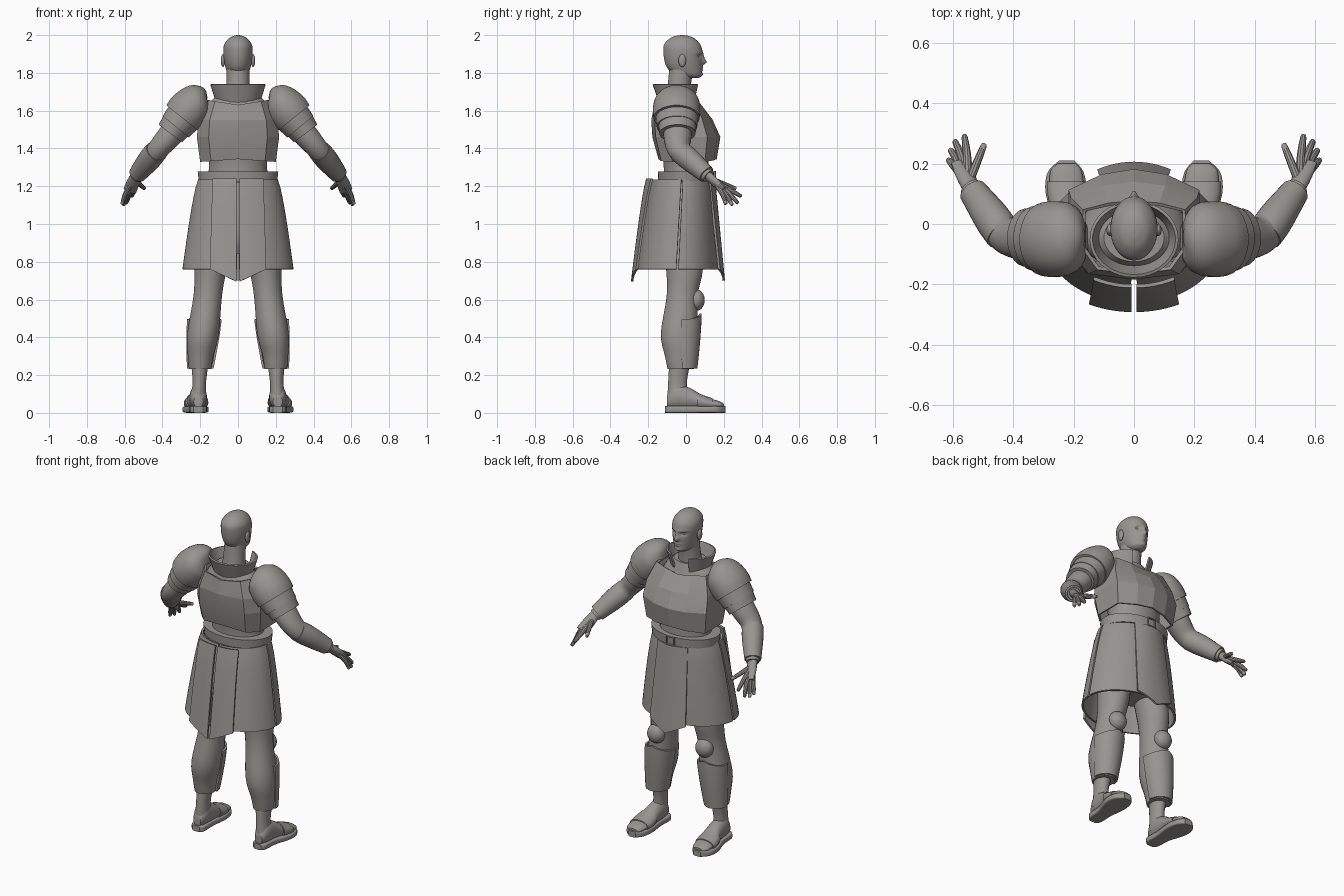
import bpy, bmesh, math
from mathutils import Vector

cube = bpy.data.objects.get("Cube")
if cube:
    bpy.data.objects.remove(cube, do_unlink=True)

grey = bpy.data.materials.new("warm grey")
grey.use_nodes = True
COLOUR = (0.31, 0.30, 0.28, 1)
grey.diffuse_color = COLOUR
for node in grey.node_tree.nodes:
    if node.type == 'BSDF_PRINCIPLED':
        node.inputs["Base Color"].default_value = COLOUR


def finish(name, verts, faces, mirror=False, thick=0, angle=35):
    """Make the object, mirror or thicken it, then shade it."""
    mesh = bpy.data.meshes.new(name)
    mesh.from_pydata([tuple(v) for v in verts], [], faces)
    bm = bmesh.new()
    bm.from_mesh(mesh)
    bmesh.ops.recalc_face_normals(bm, faces=bm.faces)
    bm.to_mesh(mesh)
    bm.free()
    mesh.materials.append(grey)
    obj = bpy.data.objects.new(name, mesh)
    bpy.context.collection.objects.link(obj)
    if thick:
        mod = obj.modifiers.new("thickness", 'SOLIDIFY')
        mod.thickness, mod.offset = thick, 0
    if mirror:
        mod = obj.modifiers.new("mirror", 'MIRROR')
        mod.use_mirror_merge = False
    bpy.ops.object.select_all(action='DESELECT')
    obj.select_set(True)
    bpy.context.view_layer.objects.active = obj
    bpy.ops.object.convert(target='MESH')
    bpy.ops.object.shade_smooth_by_angle(angle=math.radians(angle))
    return obj


def spline(rows, steps):
    """Smooth the rows with a Catmull-Rom curve."""
    out = []
    for i in range(len(rows) - 1):
        a, b = rows[max(i - 1, 0)], rows[i]
        c, d = rows[i + 1], rows[min(i + 2, len(rows) - 1)]
        for s in range(steps):
            t = s / steps
            out.append([q + 0.5 * t * (r - p + t * (2*p - 5*q + 4*r - w + t * (3*(q - r) + w - p)))
                        for p, q, r, w in zip(a, b, c, d)])
    return out + [list(rows[-1])]


def loft(name, rows, n=24, steps=4, axis=(0, 0, 1), ref=(0, 1, 0), power=1, shape=None, **kw):
    """Skin rings given as x, y, z, half width, half depth; axis None follows the path."""
    rows = spline(rows, steps)
    verts, faces = [], []
    for i, row in enumerate(rows):
        centre = Vector(row[:3])
        ahead, behind = rows[min(i + 1, len(rows) - 1)], rows[max(i - 1, 0)]
        t = Vector(axis) if axis else (Vector(ahead[:3]) - Vector(behind[:3])).normalized()
        u = Vector(ref).cross(t).normalized()
        w = t.cross(u)
        for k in range(n):
            a = math.tau * (k + 0.5) / n
            c, s = math.cos(a), math.sin(a)
            verts.append(centre + u * row[3] * math.copysign(abs(c) ** power, c)
                         + w * row[4] * math.copysign(abs(s) ** power, s))
    for i in range(len(rows) - 1):
        for k in range(n):
            j = (k + 1) % n
            faces.append((i*n + k, i*n + j, i*n + n + j, i*n + n + k))
    faces += [tuple(range(n)), tuple(range(len(verts) - n, len(verts)))]
    if shape:
        verts = [shape(v) for v in verts]
    return finish(name, verts, faces, **kw)


def sheet(name, f, u0, u1, nu=12, nv=10, thick=0.012, **kw):
    """Thin plate from a surface function of u and v."""
    verts = [f(u0 + (u1 - u0) * i / nu, j / nv) for j in range(nv + 1) for i in range(nu + 1)]
    m = nu + 1
    faces = [(j*m + i, j*m + i + 1, j*m + m + i + 1, j*m + m + i) for j in range(nv) for i in range(nu)]
    return finish(name, verts, faces, thick=thick, **kw)


def ball(name, centre, rx, ry, rz, mirror=True):
    x, y, z = centre
    rows = [(x, y, z - rz * math.cos(math.pi * i / 10), rx * math.sin(math.pi * i / 10) + 1e-4,
             ry * math.sin(math.pi * i / 10) + 1e-4) for i in range(11)]
    return loft(name, rows, n=16, steps=1, mirror=mirror, angle=60)


# Head: face relief as soft bumps (x, z, width, height, depth)
BUMPS = [(.032, 1.89, .017, .012, -.014), (0, 1.857, .013, .013, .022), (0, 1.88, .009, .02, .011),
         (0, 1.828, .024, .005, .007), (0, 1.815, .02, .005, .006), (0, 1.79, .02, .01, .006),
         (.03, 1.907, .025, .007, .005)]


def face_relief(v):
    if v.y > 0:
        for x, z, w, h, d in BUMPS:
            v.y += d * math.exp(-((abs(v.x) - x) / w) ** 2 - ((v.z - z) / h) ** 2)
    return v


loft("head", [(0, .03, 1.772, .028, .036), (0, .013, 1.788, .05, .07), (0, -.005, 1.82, .064, .09),
              (0, -.013, 1.86, .073, .1), (0, -.016, 1.91, .078, .104), (0, -.02, 1.95, .073, .096),
              (0, -.02, 1.982, .05, .066), (0, -.02, 1.996, .024, .033), (0, -.02, 2, .004, .005)],
     n=64, steps=7, shape=face_relief, angle=60)
loft("neck", [(0, -.045, 1.62, .072, .07), (0, -.035, 1.74, .062, .062), (0, -.022, 1.83, .06, .066)])
ball("eyes", (.032, .055, 1.889), .014, .014, .011)
ball("ears", (.08, -.02, 1.865), .011, .02, .034)

# Torso under the armour
loft("trunk", [(0, 0, 1.2, .17, .12), (0, 0, 1.32, .155, .12), (0, -.02, 1.5, .18, .13),
               (0, -.045, 1.62, .165, .105), (0, -.045, 1.69, .1, .08)])
loft("hips", [(0, -.02, .84, .1, .09), (0, -.02, .95, .18, .13), (0, -.01, 1.22, .17, .13)])

# Faceted breast and back plate: one outline scaled to each height
OUTLINE = [(0, 1), (.5, .9), (1, .62), (1, -.5), (.72, -.9), (0, -1)]
OUTLINE += [(-x, y) for x, y in OUTLINE[4:0:-1]]
verts = []
for z, rx, front, back, dip in [(1.33, .195, .157, -.14, -.015), (1.46, .212, .176, -.172, 0),
                                (1.55, .204, .135, -.178, 0), (1.655, .165, .072, -.162, .025)]:
    for x, y in OUTLINE:
        verts.append((x * rx, y * (front if y > 0 else -back), z - dip * (1 - abs(x))))
m = len(OUTLINE)
finish("chest_armour", verts, [(r*m + k, r*m + (k + 1) % m, r*m + m + (k + 1) % m, r*m + m + k)
                               for r in range(3) for k in range(m)], thick=.012, angle=12)


# Standing collar, open at the throat
def collar(a, v):
    return ((.105 + .037 * v) * math.cos(a), -.045 - .005 * v + (.085 + .037 * v) * math.sin(a),
            1.62 + .12 * v)


sheet("collar", collar, math.radians(115), math.radians(425), nu=32, nv=4, thick=.01)

# Belt and buckle
loft("belt", [(0, 0, 1.225, .208, .147), (0, 0, 1.278, .214, .15)], n=40, steps=1)
bpy.ops.mesh.primitive_torus_add(major_segments=4, minor_segments=8, major_radius=.035, minor_radius=.006,
                                 location=(0, .153, 1.252), rotation=(math.pi / 2, math.pi / 4, 0))
bpy.context.object.name = "belt_buckle"
bpy.context.object.data.materials.append(grey)


# Skirt: four wrapped panels, a pointed front panel and a split back panel
def skirt(a, v):
    b = v ** .75
    return ((.205 + .083 * b) * math.cos(a), -.02 - .025 * v + (.15 + .062 * b) * math.sin(a),
            1.235 - .475 * v)


sheet("front_skirt_panels", skirt, .02, 1.55, nu=16, mirror=True)
sheet("back_skirt_panels", skirt, -1.53, -.03, nu=16, mirror=True)
sheet("front_pointed_panel", lambda u, v: (.1*u + .02*u*v, .15 + .05*v - .025*u*u,
                                           1.225 - v * (.465 + .06 * (1 - abs(u)))), -1, 1)
sheet("split_back_panel", lambda u, v: (.008 + u * (.125 + .015*v), -.205 - .08 * v**.8 + .025*u*u,
                                        1.24 - v * (.48 + .065 * (1 - u))), 0, 1, nu=6, mirror=True)

# Layered shoulder guards
arm = dict(axis=None, mirror=True)
loft("shoulder_domes", [(.165, -.045, 1.685, .015, .02), (.18, -.045, 1.68, .06, .075),
                        (.215, -.047, 1.655, .095, .115), (.26, -.05, 1.605, .112, .126),
                        (.295, -.05, 1.562, .108, .122)], **arm)
loft("shoulder_upper_bands", [(.28, -.048, 1.575, .1, .115), (.33, -.048, 1.515, .09, .107)], steps=1, **arm)
loft("shoulder_lower_bands", [(.32, -.046, 1.53, .088, .102), (.358, -.045, 1.48, .078, .096)], steps=1, **arm)

# Arms, bracers and hands
loft("sleeves", [(.25, -.045, 1.6, .07, .075), (.355, -.045, 1.475, .066, .075), (.415, -.04, 1.405, .058, .064),
                 (.455, 0, 1.355, .054, .057), (.54, .12, 1.252, .036, .036)], **arm)
loft("bracers", [(.432, -.035, 1.385, .06, .06), (.47, .02, 1.34, .061, .06),
                 (.533, .108, 1.262, .047, .047)], **arm)
loft("palms", [(.538, .115, 1.258, .028, .024), (.555, .155, 1.22, .034, .022),
               (.572, .2, 1.178, .036, .017)], n=16, **arm)
WRIST = (.547, .135, 1.238)
FINGERS = {"index": ((.551, .215, 1.19), (.56, .287, 1.15)), "middle": ((.568, .215, 1.175), (.59, .27, 1.115)),
           "ring": ((.582, .205, 1.165), (.605, .242, 1.105)), "little": ((.593, .19, 1.165), (.612, .21, 1.11)),
           "thumb": ((.525, .19, 1.215), (.497, .258, 1.19))}
for finger, (knuckle, tip) in FINGERS.items():
    end = [t + .08 * (t - k) for k, t in zip(knuckle, tip)]
    loft(finger + "_fingers", [(*WRIST, .014, .014), (*knuckle, .014, .014),
                               (*tip, .01, .01), (*end, .003, .003)], n=10, **arm)

# Legs with greaves and knee pads
loft("legs", [(.12, -.02, .98, .1, .11), (.145, -.008, .76, .085, .098), (.16, -.02, .62, .076, .083),
              (.185, -.036, .42, .084, .098), (.198, -.032, .3, .068, .08), (.2, -.028, .232, .06, .07)], mirror=True)
loft("ankles", [(.202, -.035, .25, .045, .055), (.205, -.045, .16, .036, .05), (.21, -.045, .06, .042, .055)],
     mirror=True)


def greave(a, v):
    swell = 1 - .25 * v ** 1.5
    return (.178 + .022 * v + .086 * swell * math.cos(a), -.015 + .092 * swell * math.sin(a),
            .525 - .29 * v - .03 * (1 - v) * abs(math.cos(a)))


sheet("greaves", greave, -.1, math.pi + .1, nu=16, mirror=True)
ball("knee_pads", (.165, .055, .597), .055, .045, .057)

# Feet, sandal soles and straps
foot = dict(axis=(0, 1, 0), ref=(0, 0, 1), mirror=True)
loft("feet", [(.21, -.1, .06, .025, .03), (.21, -.06, .085, .043, .065), (.212, .02, .075, .048, .058),
              (.22, .1, .052, .058, .033), (.225, .175, .043, .052, .02), (.222, .2, .038, .03, .01)], **foot)
loft("sandal_soles", [(.21, -.11, .018, .025, .018), (.21, -.085, .018, .044, .018), (.214, 0, .018, .047, .018),
                      (.224, .1, .018, .068, .018), (.226, .17, .018, .06, .018), (.222, .21, .018, .025, .018)],
     power=.35, **foot)
loft("sandal_straps", [(.218, .06, .062, .06, .046), (.222, .1, .053, .065, .038),
                       (.224, .14, .046, .063, .032)], **foot)
